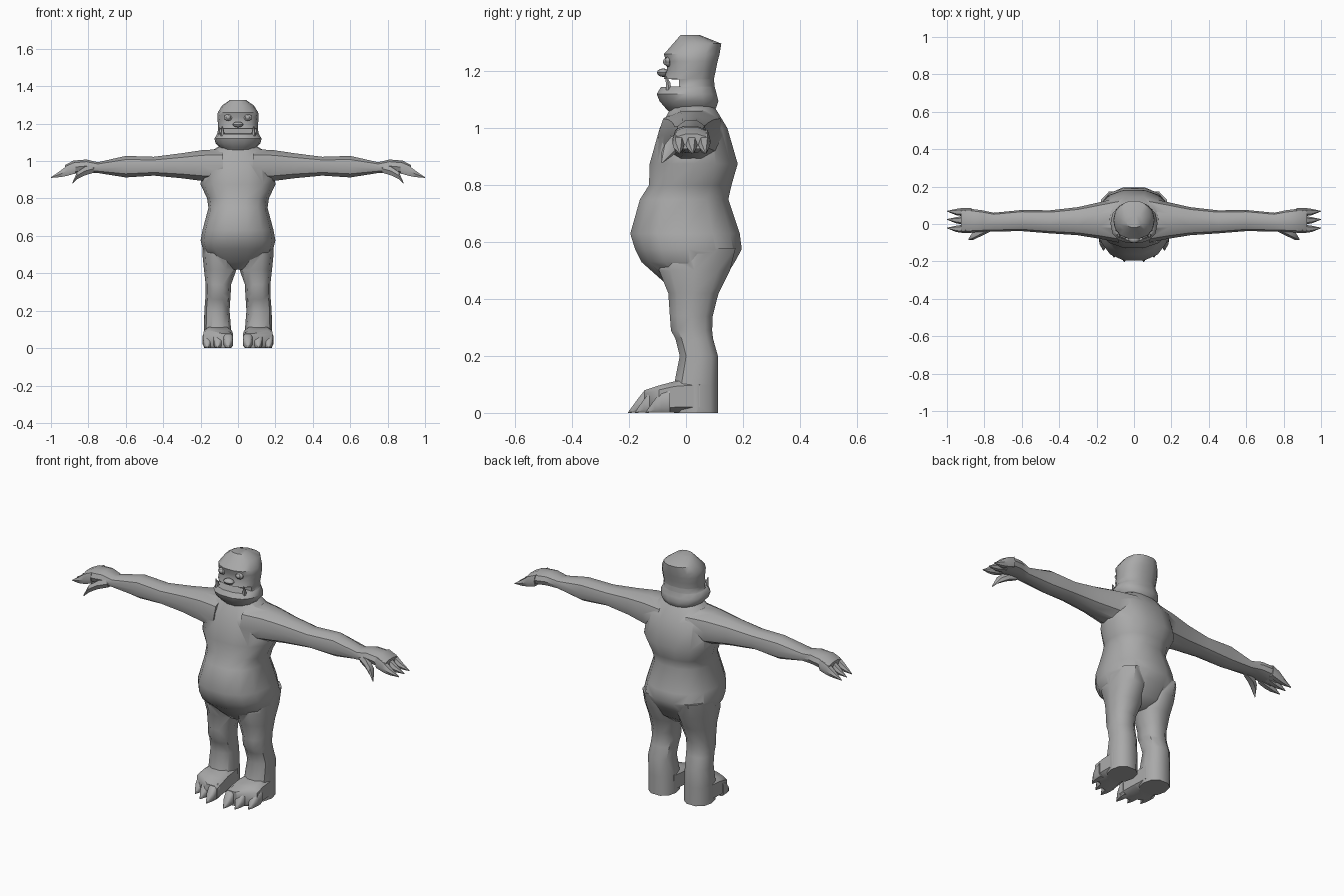
import bpy, bmesh, math
from mathutils import Vector

if "Cube" in bpy.data.objects:
    bpy.data.objects.remove(bpy.data.objects["Cube"])

skin = bpy.data.materials.new("plain grey")
skin.diffuse_color = (0.4, 0.4, 0.4, 1)
skin.use_nodes = True
skin.node_tree.nodes["Principled BSDF"].inputs["Base Color"].default_value = skin.diffuse_color


def finish(bm, name, angle=40):
    bmesh.ops.recalc_face_normals(bm, faces=bm.faces)
    me = bpy.data.meshes.new(name)
    bm.to_mesh(me)
    bm.free()
    me.materials.append(skin)
    ob = bpy.data.objects.new(name, me)
    bpy.context.collection.objects.link(ob)
    smooth(ob, angle)
    return ob


def smooth(ob, angle=40):
    bpy.ops.object.select_all(action='DESELECT')
    ob.select_set(True)
    bpy.context.view_layer.objects.active = ob
    bpy.ops.object.shade_smooth_by_angle(angle=math.radians(angle))


def loft(name, axis, sections, n=12, power=0.85, side=1, phase=0.0, angle=40):
    """Skin of rounded sections (pos, u_lo, u_hi, v_lo, v_hi[, v_clamp]).
    axis z: u=x v=y; axis x: u=y v=z; axis y: u=x v=z."""
    bm = bmesh.new()
    rings = []
    for sec in sections:
        p, u0, u1, v0, v1 = sec[:5]
        ring = []
        for i in range(n):
            a = 2 * math.pi * (i + phase) / n
            c, s = math.cos(a), math.sin(a)
            c = math.copysign(abs(c) ** power, c)
            s = math.copysign(abs(s) ** power, s)
            u = (u0 + u1) / 2 + (u1 - u0) / 2 * c
            v = (v0 + v1) / 2 + (v1 - v0) / 2 * s
            if len(sec) > 5:
                v = max(v, sec[5])
            co = {'z': (u, v, p), 'x': (p, u, v), 'y': (u, p, v)}[axis]
            ring.append(bm.verts.new((co[0] * side, co[1], co[2])))
        rings.append(ring)
    for r, q in zip(rings, rings[1:]):
        for i in range(n):
            j = (i + 1) % n
            bm.faces.new((r[i], r[j], q[j], q[i]))
    bm.faces.new(rings[0])
    bm.faces.new(rings[-1])
    return finish(bm, name, angle)


def ball(name, loc, size):
    bm = bmesh.new()
    bmesh.ops.create_uvsphere(bm, u_segments=10, v_segments=6, radius=1)
    for v in bm.verts:
        v.co = Vector(loc) + Vector([a * b for a, b in zip(v.co, size)])
    return finish(bm, name)


def union(base, parts):
    for part in parts:
        m = base.modifiers.new("join", 'BOOLEAN')
        m.operation = 'UNION'
        m.solver = 'EXACT'
        m.object = part
        bpy.context.view_layer.objects.active = base
        bpy.ops.object.modifier_apply(modifier=m.name)
        bpy.data.objects.remove(part, do_unlink=True)
    smooth(base)


# Torso: half width, front and back at each height
torso = [(.42, .05, -.04, .08), (.46, .15, -.08, .13), (.53, .188, -.16, .175),
         (.575, .2, -.183, .2), (.63, .19, -.2, .193), (.75, .158, -.165, .152),
         (.80, .165, -.133, .163), (.875, .2, -.131, .185), (1.0, .19, -.095, .148),
         (1.062, .13, -.06, .11), (1.09, .08, -.045, .09)]
body = loft("body", 'z', [(z, -w, w, f, b) for z, w, f, b in torso], n=14)

limbs = []
for s, tag in ((1, "left"), (-1, "right")):
    # Arm
    limbs.append(loft("arm_" + tag, 'x', [
        (.08, -.10, .14, .88, 1.068), (.19, -.078, .115, .89, 1.062),
        (.3, -.06, .09, .905, 1.045), (.45, -.05, .073, .92, 1.025),
        (.6, -.038, .075, .91, 1.03), (.75, -.04, .06, .935, .995),
        (.81, -.043, .073, .937, 1.01), (.88, -.045, .082, .93, 1.004),
        (.925, -.042, .08, .925, .98)], n=10, side=s))
    # Leg
    limbs.append(loft("leg_" + tag, 'z', [
        (0, .035, .182, -.045, .115), (.1, .037, .182, -.045, .115),
        (.2, .045, .18, -.025, .115), (.26, .041, .175, -.04, .098),
        (.29, .039, .173, -.056, .095), (.34, .037, .173, -.06, .097),
        (.42, .008, .182, -.066, .118), (.5, .003, .19, -.1, .16),
        (.58, .01, .19, -.09, .18)], n=10, side=s))
    # Foot, slanting back towards the outer toe
    limbs.append(loft("foot_" + tag, 'y', [
        (.05, .035, .182, 0, .12), (-.04, .03, .185, 0, .113),
        (-.095, .025, .187, 0, .098), (-.148, .025, .10, 0, .08)],
        n=8, power=.45, phase=.5, side=s))
    # Pointed toes
    for i, (x, y) in enumerate(((.052, -.203), (.107, -.18), (.163, -.142))):
        loft(f"toe_{tag}_{i}", 'y', [
            (y + .085, x - .027, x + .027, 0, .087),
            (y + .055, x - .026, x + .026, 0, .078),
            (y + .032, x - .021, x + .021, 0, .048),
            (y, x - .002, x + .002, 0, .003)],
            n=8, power=.6, phase=.5, side=s)
    # Clawed fingers
    for i, y in enumerate((-.026, .02, .064)):
        loft(f"finger_{tag}_{i}", 'x', [
            (.87, y - .021, y + .021, .93, .998),
            (.915, y - .022, y + .022, .917, .978),
            (.95, y - .017, y + .017, .912, .95),
            (1.0, y + .003, y + .006, .91, .914)], n=6, side=s)
    # Thumb
    loft("thumb_" + tag, 'x', [
        (.77, -.042, .0, .935, .985), (.82, -.066, -.01, .92, .972),
        (.86, -.085, -.038, .9, .945), (.885, -.087, -.08, .878, .886)],
        n=6, side=s)
union(body, limbs)

# Head with heavy jaw; the open mouth is a clamped section
rows = [(1.045, .07, -.05, .09), (1.072, .098, -.075, .108), (1.095, .12, -.095, .116),
        (1.12, .126, -.105, .11), (1.145, .112, -.09, .103),
        (1.147, .11, -.088, .103, -.025), (1.171, .107, -.08, .1, -.025),
        (1.173, .107, -.08, .1), (1.205, .108, -.068, .107),
        (1.235, .111, -.072, .113), (1.26, .108, -.08, .12),
        (1.297, .085, -.047, .126), (1.327, .042, -.02, .05)]
loft("head", 'z', [(r[0], -r[1], r[1], r[2], r[3]) + r[4:] for r in rows], n=14)

# Face: nose, eyes in low sockets, lower tusks
ball("nose", (0, -.08, 1.195), (.03, .022, .015))
for s, tag in ((1, "left"), (-1, "right")):
    ball("eyelid_" + tag, (s * .052, -.063, 1.233), (.024, .012, .018))
    ball("eye_" + tag, (s * .052, -.068, 1.233), (.013, .013, .013))
    loft("tusk_" + tag, 'z', [(1.135, .071, .093, -.072, -.05),
                              (1.16, .074, .092, -.072, -.054),
                              (1.185, .084, .087, -.073, -.07)], n=6, side=s)
